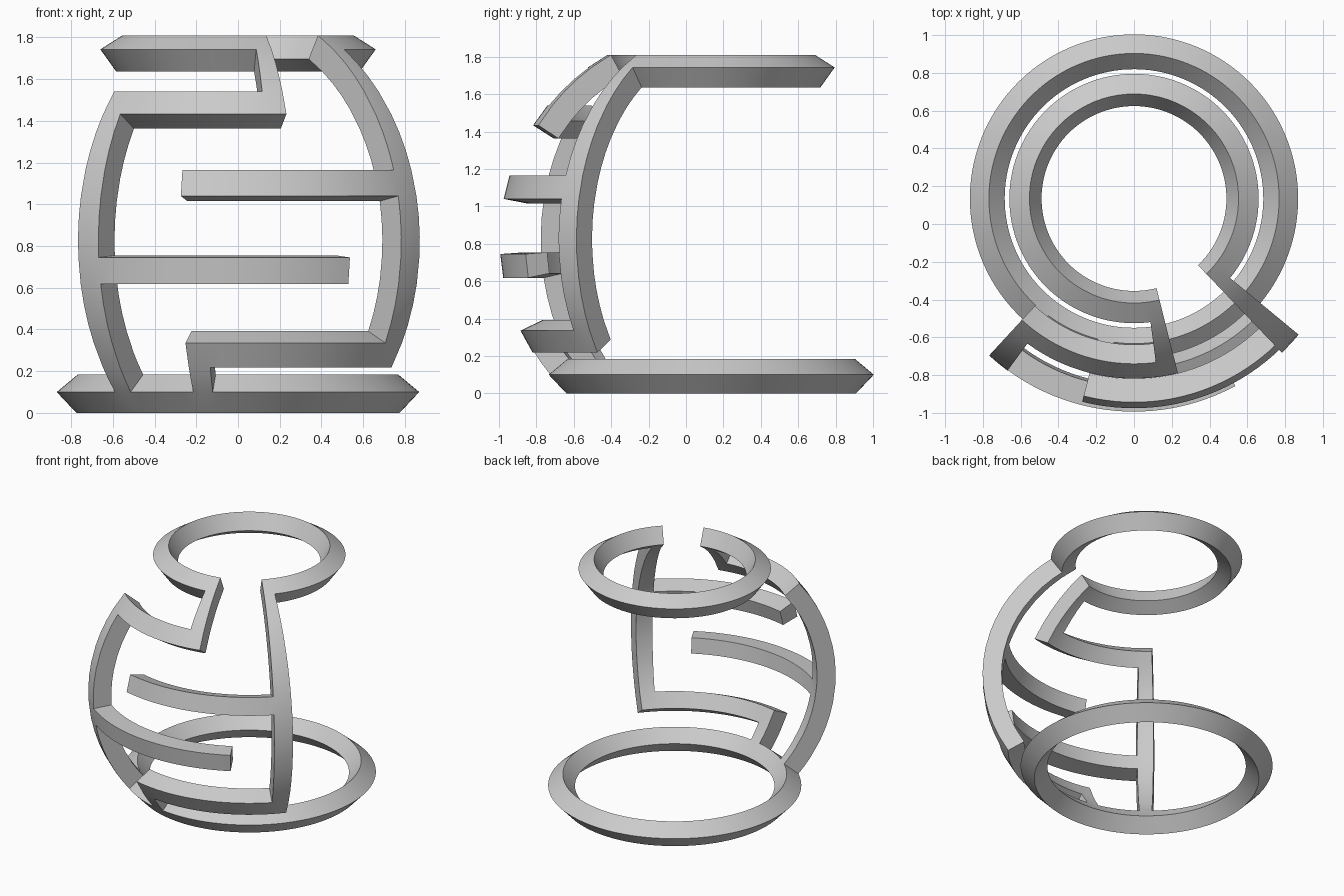
import bpy, bmesh, math

if "Cube" in bpy.data.objects:
    bpy.data.objects.remove(bpy.data.objects["Cube"])

# The piece is a spherical shell cut along latitude / longitude lines
INNER, OUTER = 1.0, 1.131
CENTRE = (0.0, 0.135, 0.824)

# Strips as (lat from, lat to, lon from, lon to) in degrees; lon 0 faces the front
STRIPS = [
    (-46.8, -39.8, -42.7, 317.3),   # bottom ring, closed
    (54.3, 60.7, 50.4, 367.6),      # top ring, open at the front
    (54.3, 60.7, 43.8, 50.4),       # top ring, right end
    (54.3, 60.7, 7.6, 14.1),        # top ring, left end
    (-32.4, 60.7, 43.8, 50.4),      # right upright
    (-46.8, 39.3, -42.7, -36.3),    # left upright
    (32.6, 39.3, -42.7, 14.1),      # upper bar
    (32.6, 60.7, 7.6, 14.1),        # link from upper bar to top ring
    (11.0, 17.5, -14.3, 50.4),      # upper middle bar
    (-10.5, -4.0, -42.7, 28.4),     # lower middle bar
    (-32.4, -25.6, -14.3, 50.4),    # lower bar
    (-46.8, -25.6, -14.3, -8.0),    # link from lower bar to bottom ring
]


def grid_lines(values, step):
    """Sort the strip borders and subdivide the spans between them."""
    vals = sorted(set(round(v, 3) for v in values))
    out = []
    for a, b in zip(vals, vals[1:]):
        n = max(1, math.ceil((b - a) / step))
        out += [a + (b - a) * i / n for i in range(n)]
    return out + [vals[-1]]


lats = grid_lines([v for s in STRIPS for v in s[:2]], 7.1)
lons = grid_lines([-42.7, 317.3] + [v for s in STRIPS for v in s[2:] if v < 317], 3.0)


def covered(lat, lon):
    return any(a < lat < b and (c < lon < d or c < lon + 360 < d)
               for a, b, c, d in STRIPS)


bm = bmesh.new()
verts = {}


def vert(i, j):
    j %= len(lons) - 1
    if (i, j) not in verts:
        la, lo = math.radians(lats[i]), math.radians(lons[j])
        verts[i, j] = bm.verts.new((INNER * math.cos(la) * math.sin(lo),
                                    -INNER * math.cos(la) * math.cos(lo),
                                    INNER * math.sin(la)))
    return verts[i, j]


# Inner skin: keep only the grid cells covered by a strip
for i in range(len(lats) - 1):
    for j in range(len(lons) - 1):
        if covered((lats[i] + lats[i + 1]) / 2, (lons[j] + lons[j + 1]) / 2):
            bm.faces.new((vert(i, j), vert(i, j + 1), vert(i + 1, j + 1), vert(i + 1, j)))

# Thicken radially to the outer sphere
ext = bmesh.ops.extrude_face_region(bm, geom=bm.faces[:], use_keep_orig=True)
for v in ext["geom"]:
    if isinstance(v, bmesh.types.BMVert):
        v.co *= OUTER / INNER
bmesh.ops.translate(bm, verts=bm.verts[:], vec=CENTRE)
bmesh.ops.recalc_face_normals(bm, faces=bm.faces[:])

mesh = bpy.data.meshes.new("openwork_band")
bm.to_mesh(mesh)
bm.free()
band = bpy.data.objects.new("openwork_band", mesh)
bpy.context.collection.objects.link(band)
bpy.context.view_layer.objects.active = band
band.select_set(True)
bpy.ops.object.shade_smooth_by_angle(angle=math.radians(30))
